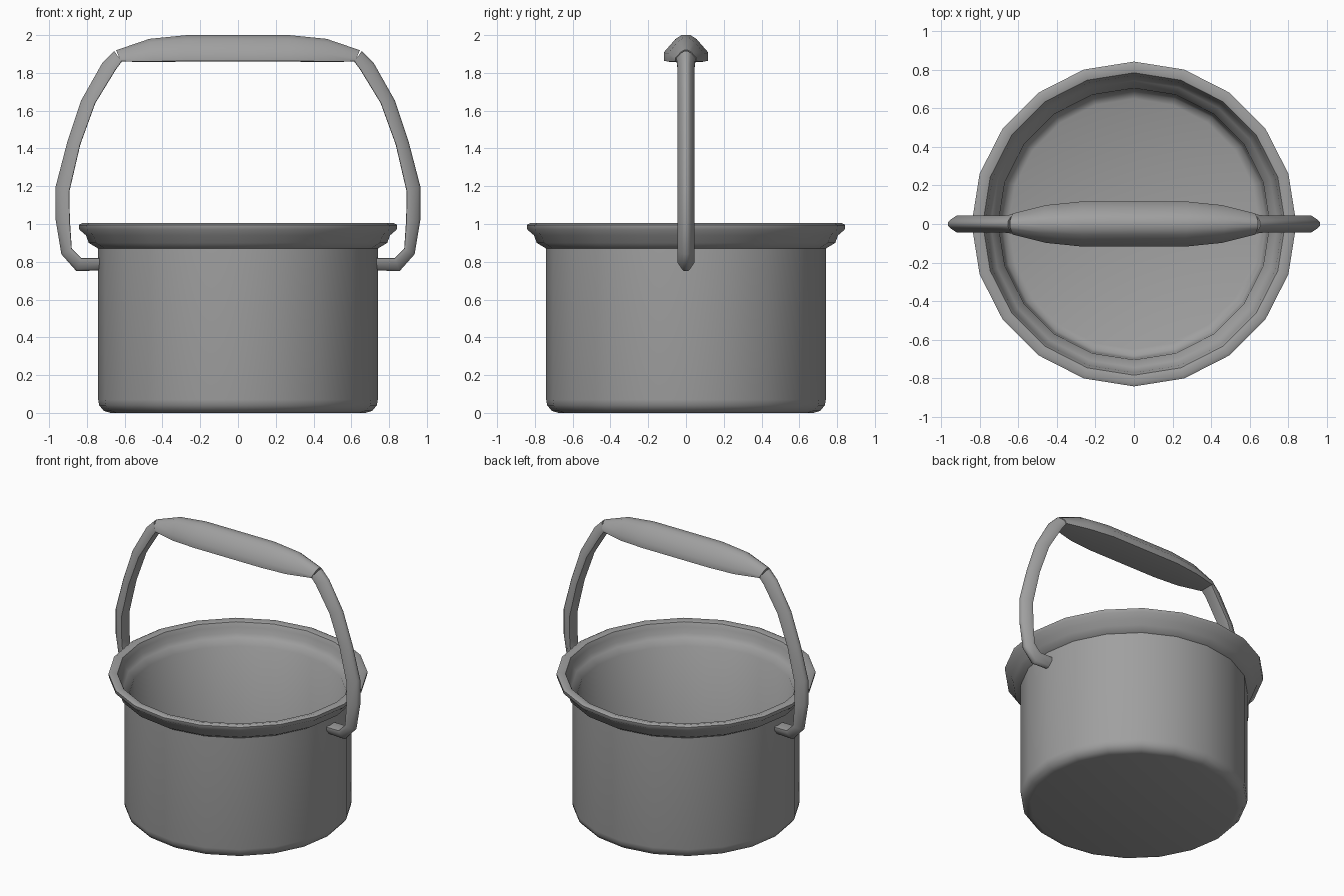
import bpy, bmesh, math
from mathutils import Vector

cube = bpy.data.objects.get("Cube")
if cube:
    bpy.data.objects.remove(cube, do_unlink=True)

SIDES = 20

grey = bpy.data.materials.new("plain_grey")
grey.use_nodes = True
colour = (0.35, 0.35, 0.35, 1)
grey.diffuse_color = colour
grey.node_tree.nodes["Principled BSDF"].inputs["Base Color"].default_value = colour


def loft(name, rings, closed_section, angle):
    """Skin a list of point rings, cap both ends and smooth the result."""
    bm = bmesh.new()
    loops = [[bm.verts.new(p) for p in ring] for ring in rings]
    for a, b in zip(loops, loops[1:]):
        n = len(a)
        for i in range(n):
            j = (i + 1) % n
            bm.faces.new((a[i], a[j], b[j], b[i]))
    bm.faces.new(loops[0][::-1])
    bm.faces.new(loops[-1])
    bmesh.ops.recalc_face_normals(bm, faces=bm.faces)
    mesh = bpy.data.meshes.new(name)
    bm.to_mesh(mesh)
    bm.free()
    mesh.materials.append(grey)
    obj = bpy.data.objects.new(name, mesh)
    bpy.context.collection.objects.link(obj)
    bpy.ops.object.select_all(action='DESELECT')
    obj.select_set(True)
    bpy.context.view_layer.objects.active = obj
    bpy.ops.object.shade_smooth_by_angle(angle=math.radians(angle))
    return obj


def circle(r, z):
    return [(r * math.sin(2 * math.pi * i / SIDES),
             r * math.cos(2 * math.pi * i / SIDES), z) for i in range(SIDES)]


# Bucket: outside from base to rim, then down the inside to the floor (radius, height)
bucket_profile = [
    (0.675, 0), (0.71, 0.01), (0.735, 0.04), (0.74, 0.07), (0.74, 0.87),
    (0.79, 0.9), (0.805, 0.94), (0.84, 0.97), (0.843, 0.995), (0.825, 1.005),
    (0.785, 0.995), (0.772, 0.965), (0.765, 0.925), (0.745, 0.9),
    (0.705, 0.86), (0.7, 0.1), (0.685, 0.06), (0.65, 0.045)]
loft("bucket", [circle(r, z) for r, z in bucket_profile], True, 50)

# Handle section: (share of half width, share of the way from inner to outer edge)
half_section = [(0.2, 1), (0.48, 0.85), (1, 0.35), (1, 0.03), (0.8, 0)]
section = half_section + [(-w, t) for w, t in reversed(half_section)]


def handle_ring(outer, inner, width, side):
    a, b = Vector(inner), Vector(outer)
    ring = []
    for w, t in section:
        p = a.lerp(b, t)
        ring.append((side * p.x, w * width, p.y))
    return ring


# Stations from the pivot up to the middle: outer edge, inner edge, half width
arm = [
    ((0.72, 0.755), (0.72, 0.82), 0.045),
    ((0.855, 0.75), (0.83, 0.82), 0.045),
    ((0.935, 0.84), (0.88, 0.87), 0.045),
    ((0.965, 1.02), (0.89, 1.02), 0.045),
    ((0.965, 1.2), (0.893, 1.17), 0.045),
    ((0.905, 1.43), (0.835, 1.42), 0.045),
    ((0.83, 1.655), (0.755, 1.64), 0.045),
    ((0.72, 1.85), (0.645, 1.82), 0.045),
    ((0.655, 1.915), (0.615, 1.86), 0.05)]
grip = [
    ((0.645, 1.92), (0.62, 1.86), 0.055),
    ((0.47, 1.98), (0.45, 1.857), 0.098),
    ((0.27, 2.0), (0.27, 1.86), 0.117)]

for label, side in (("left", 1), ("right", -1)):
    loft(label + "_handle_arm", [handle_ring(*s, side) for s in arm], True, 50)

grip_rings = [handle_ring(*s, 1) for s in grip]
grip_rings += [handle_ring(*s, -1) for s in reversed(grip)]
loft("handle_grip", grip_rings, True, 50)
